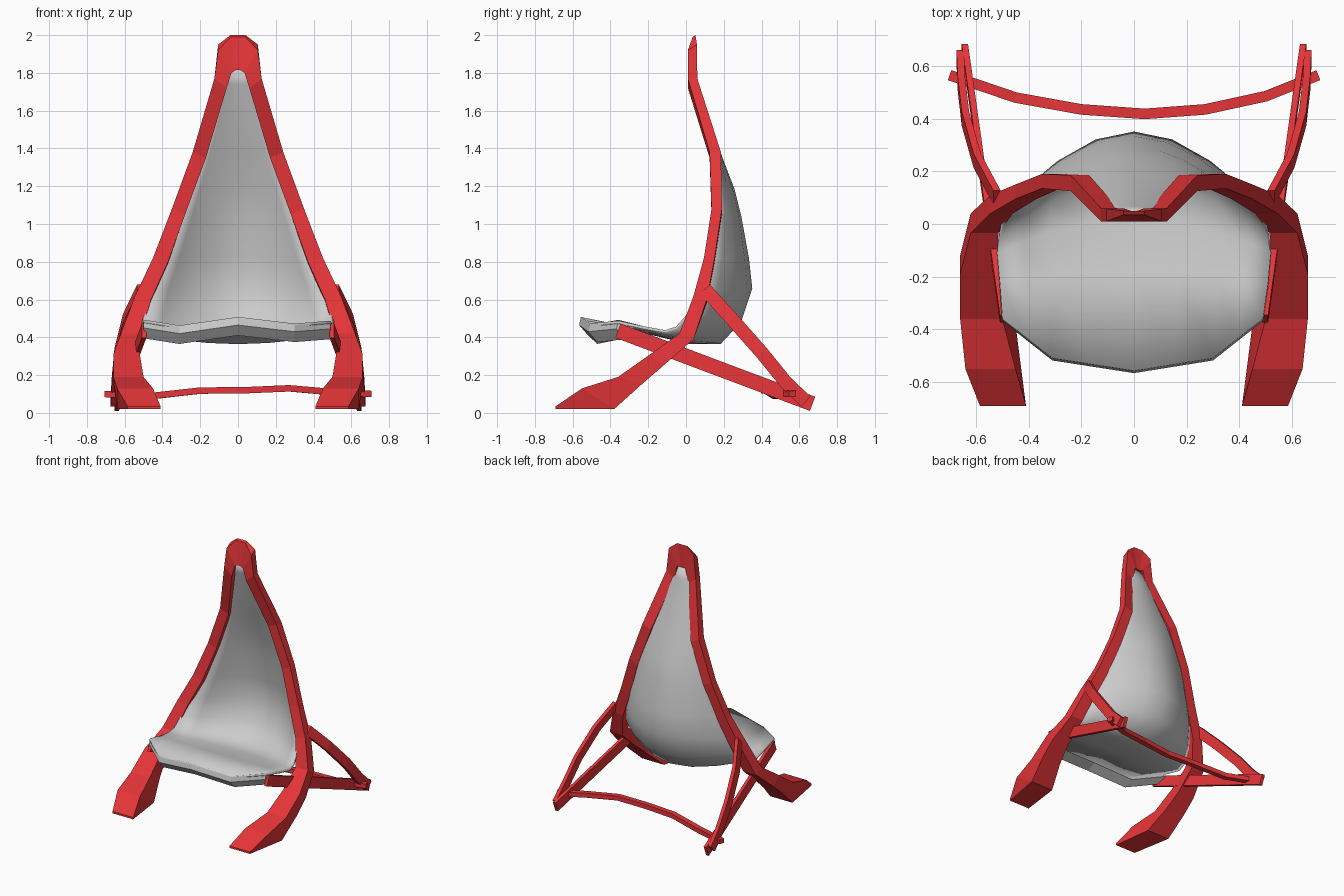
import bpy, bmesh, math
from mathutils import Vector

if "Cube" in bpy.data.objects:
    bpy.data.objects.remove(bpy.data.objects["Cube"])

red = bpy.data.materials.new("red_paint")
red.diffuse_color = (0.78, 0.035, 0.04, 1)
red.use_nodes = True
red.node_tree.nodes["Principled BSDF"].inputs["Base Color"].default_value = red.diffuse_color


def make(name, rings, mat=None, closed=True, smooth=False):
    """Skin a list of point rings; closed rings get end caps."""
    bm = bmesh.new()
    rows = [[bm.verts.new(p) for p in r] for r in rings]
    n = len(rows[0])
    for a, b in zip(rows, rows[1:]):
        for i in range(n if closed else n - 1):
            j = (i + 1) % n
            bm.faces.new((a[i], a[j], b[j], b[i]))
    if closed:
        bm.faces.new(rows[0])
        bm.faces.new(rows[-1][::-1])
    bmesh.ops.recalc_face_normals(bm, faces=bm.faces[:])
    me = bpy.data.meshes.new(name)
    bm.to_mesh(me)
    bm.free()
    if smooth:
        for p in me.polygons:
            p.use_smooth = True
        me.set_sharp_from_angle(angle=math.radians(65))
    if mat:
        me.materials.append(mat)
    ob = bpy.data.objects.new(name, me)
    bpy.context.collection.objects.link(ob)
    return ob


def bar(name, pts, axis, a, b, mirror=False):
    """Rectangular bar along pts, half-size a along axis and b across it."""
    pts = [Vector(p) for p in pts]
    axis = Vector(axis)
    rings = []
    for i, p in enumerate(pts):
        t = pts[min(i + 1, len(pts) - 1)] - pts[max(i - 1, 0)]
        o = axis.cross(t).normalized() * b
        s = axis * a
        rings.append([p + s + o, p - s + o, p - s - o, p + s - o])
    ob = make(name, rings, red)
    if mirror:
        ob.modifiers.new("mirror", 'MIRROR')
    return ob


# main frame: outer x, inner x, front (y, z), back (y, z), inner edge drop
sections = [
    (.585, .41, -.69, .035, -.69, .02, 0),
    (.64, .45, -.55, .13, -.38, .02, 0),
    (.66, .50, -.36, .19, -.23, .155, 0),
    (.66, .52, -.19, .31, -.12, .25, 0),
    (.62, .515, -.035, .42, .04, .39, 0),
    (.545, .46, .04, .62, .11, .60, .02),
    (.45, .37, .095, .82, .15, .81, .02),
    (.35, .28, .135, 1.08, .19, 1.08, .03),
    (.24, .17, .125, 1.38, .185, 1.38, .03),
    (.125, .06, .01, 1.77, .06, 1.77, .05),
    (.105, .035, .01, 1.92, .058, 1.95, .12),
    (.04, .012, .035, 1.99, .05, 2.0, .175),
]


def frame_ring(s, side):
    xo, xi, yf, zf, yb, zb, d = s
    # inner edges of the apex sit lower, so they follow the frame's lower y
    yi = .01 if d > .1 else yf
    return [(side * xo, yf, zf), (side * xo, yb, zb),
            (side * xi, yb, zb - d), (side * xi, yi, zf - d)]


make("main_frame", [frame_ring(s, 1) for s in sections]
     + [frame_ring(s, -1) for s in reversed(sections)], red)

# curved rear legs
bar("rear_leg", [(.52, .10, .655), (.595, .24, .50), (.64, .40, .32),
                 (.655, .53, .16), (.66, .635, .06)], (1, 0, 0), .014, .036, True)
# straight rails from the seat corners to the rear feet
bar("side_rail", [(.497, -.36, .435), (.642, .67, .048)], (1, 0, 0), .012, .04, True)
# bowed rear cross bar
bar("cross_bar", [(-.70, .565, .10), (-.45, .48, .09), (-.20, .435, .118),
                  (.04, .418, .12), (.27, .435, .13), (.50, .485, .11),
                  (.70, .565, .10)], (0, 0, 1), .017, .02)

# seat shell: half width, edge (y, z), centre (y, z) from apex down to the seat
shell = [
    (.04, .035, 1.82, .04, 1.82),
    (.07, .045, 1.75, .06, 1.74),
    (.19, .15, 1.37, .185, 1.35),
    (.25, .16, 1.20, .25, 1.18),
    (.30, .16, 1.07, .285, 1.04),
    (.39, .12, .82, .325, .82),
    (.46, .07, .65, .343, .66),
    (.495, .02, .53, .285, .485),
    (.51, -.05, .45, .18, .372),
    (.52, -.11, .43, .02, .372),
    (.51, -.22, .45, -.18, .42),
]
steps = (-1, -.81, -.62, -.31, 0, .31, .62, .81, 1)


def shell_row(w, ye, ze, yc, zc):
    pts = []
    for t in steps:
        k = 1 - abs(t) ** 1.9
        pts.append((w * t, ye + (yc - ye) * k, ze + (zc - ze) * k))
    return pts


# front edge: straight runs through five corner points
corners = [Vector(p) for p in ((-.50, -.36, .485), (-.31, -.51, .455), (0, -.558, .50),
                               (.30, -.51, .465), (.49, -.36, .48))]
front = [corners[i // 2] if i % 2 == 0 else (corners[i // 2] + corners[i // 2 + 1]) / 2
         for i in range(9)]

seat = make("seat_shell", [shell_row(*r) for r in shell] + [front],
            closed=False, smooth=True)
sol = seat.modifiers.new("thickness", 'SOLIDIFY')
sol.thickness = .016
sol.offset = 0

# thick front lip of the seat
make("seat_lip", [[(x, y + .06, z - .012), (x, y, z), (x, y - .008, z - .035),
                   (x, y + .04, z - .09), (x, y + .12, z - .06)]
                  for x, y, z in corners])
